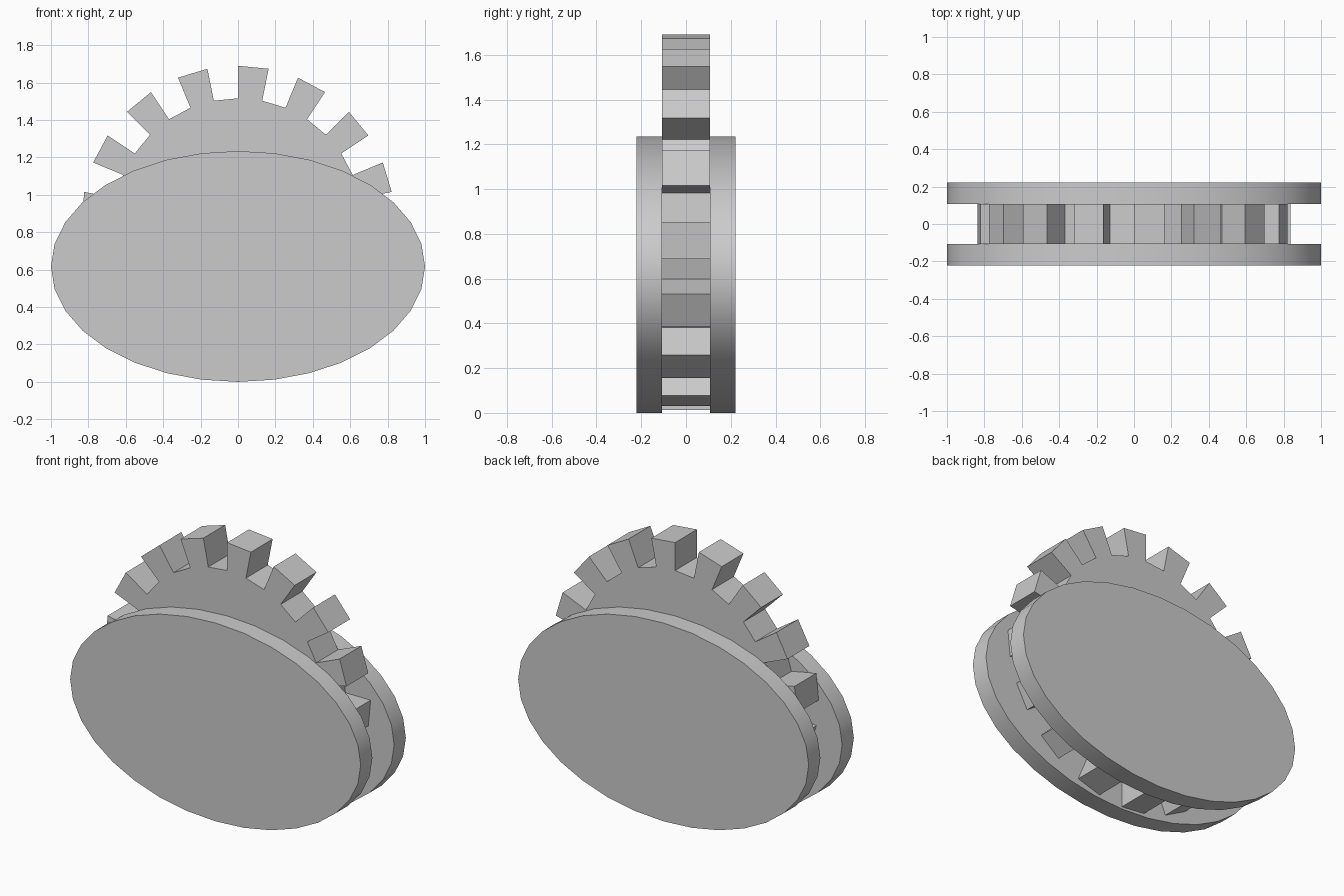
import bpy, bmesh
from math import sin, cos, pi, radians

if "Cube" in bpy.data.objects:
    bpy.data.objects.remove(bpy.data.objects["Cube"])


def prism(name, profile, y0, y1):
    """Extrude an x-z outline from y0 to y1."""
    bm = bmesh.new()
    face = bm.faces.new([bm.verts.new((x, y0, z)) for x, z in profile])
    ext = bmesh.ops.extrude_face_region(bm, geom=[face], use_keep_orig=True)
    verts = [v for v in ext["geom"] if isinstance(v, bmesh.types.BMVert)]
    bmesh.ops.translate(bm, verts=verts, vec=(0, y1 - y0, 0))
    bmesh.ops.recalc_face_normals(bm, faces=bm.faces)
    mesh = bpy.data.meshes.new(name)
    bm.to_mesh(mesh)
    bm.free()
    obj = bpy.data.objects.new(name, mesh)
    bpy.context.collection.objects.link(obj)
    return obj


# gear wheel: 16 radial teeth, each one 32nd of a turn wide
STEPS = 32
GEAR_Z, ROOT, TIP = 0.852, 0.664, 0.838
outline = []
for i in range(STEPS):
    a = 2 * pi * i / STEPS
    for r in ((ROOT, TIP) if i % 2 == 0 else (TIP, ROOT)):
        outline.append((r * sin(a), GEAR_Z + r * cos(a)))
prism("gear_wheel", outline, -0.107, 0.107)

# oval side plates, front and back
oval = [(sin(2 * pi * i / 32), 0.617 + 0.617 * cos(2 * pi * i / 32)) for i in range(32)]
for name, side in (("front_plate", -1), ("back_plate", 1)):
    plate = prism(name, oval, side * 0.107, side * 0.222)
    bpy.ops.object.select_all(action="DESELECT")
    plate.select_set(True)
    bpy.context.view_layer.objects.active = plate
    bpy.ops.object.shade_smooth_by_angle(angle=radians(30))
